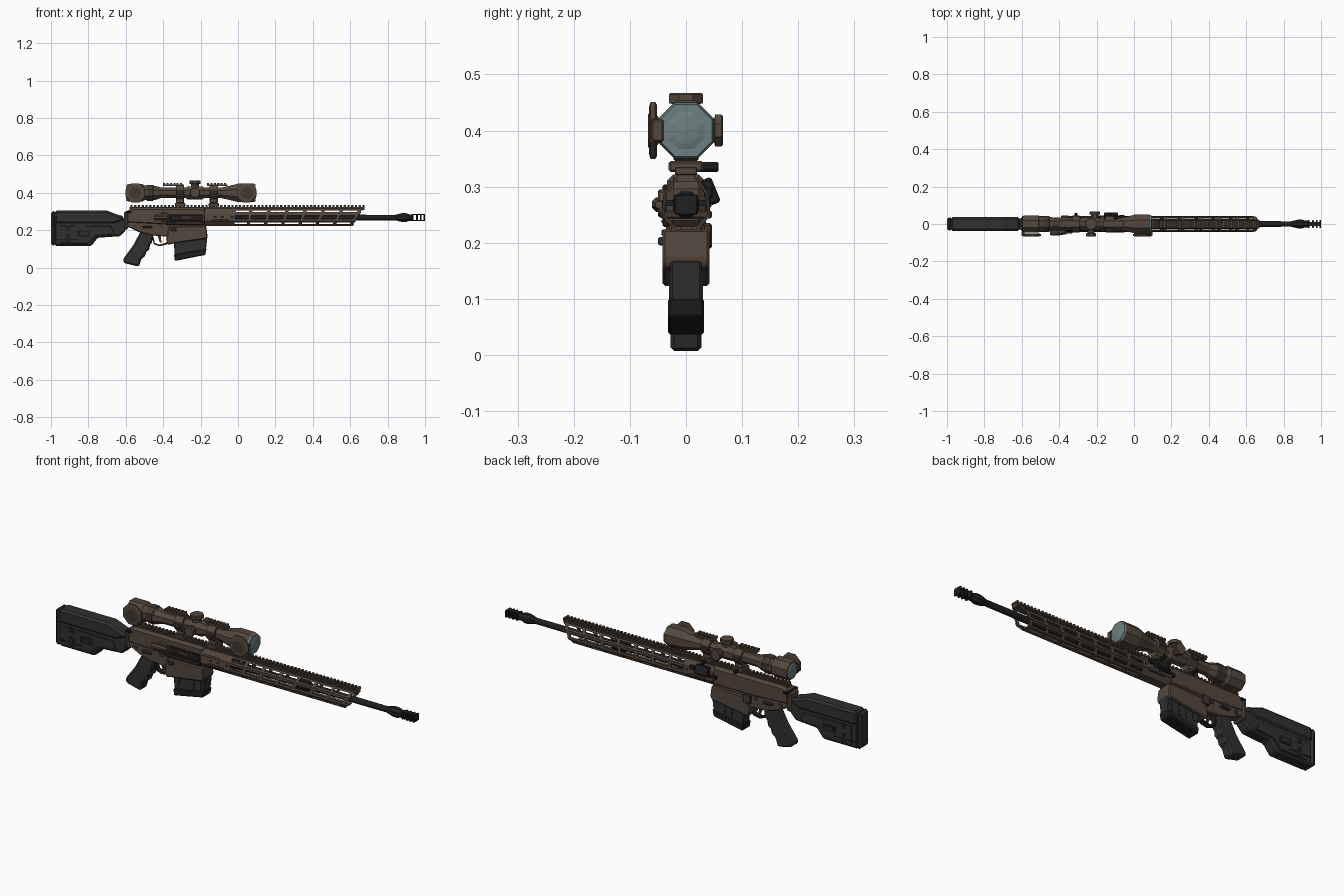
import bpy, bmesh, math
from mathutils import Vector, Matrix


def material(name, col):
    m = bpy.data.materials.new(name)
    m.diffuse_color = (*col, 1)
    return m


BROWN = material("earth_brown", (0.088, 0.063, 0.046))
DBROWN = material("dark_brown", (0.055, 0.04, 0.03))
BLACK = material("polymer_black", (0.030, 0.030, 0.031))
DARK = material("steel_black", (0.014, 0.014, 0.015))
GLASS = material("lens_glass", (0.15, 0.21, 0.21))


def finish(name, bm, mat, bevel=0, normals=True):
    if normals:
        bmesh.ops.recalc_face_normals(bm, faces=bm.faces)
    me = bpy.data.meshes.new(name)
    bm.to_mesh(me)
    bm.free()
    me.materials.append(mat)
    ob = bpy.data.objects.new(name, me)
    bpy.context.collection.objects.link(ob)
    if bevel:
        b = ob.modifiers.new("bevel", 'BEVEL')
        b.width, b.segments, b.limit_method = bevel, 1, 'ANGLE'
    return ob


def prism(name, mat, pts, half, bevel=0, y=0):
    """Side profile (x, z) extruded to both sides of y."""
    bm = bmesh.new()
    f = bm.faces.new([bm.verts.new((x, y - half, z)) for x, z in pts])
    g = bmesh.ops.extrude_face_region(bm, geom=[f])['geom']
    for v in g:
        if isinstance(v, bmesh.types.BMVert):
            v.co.y += 2 * half
    return finish(name, bm, mat, bevel)


def boxes(name, mat, spans, bevel=0, rot=None):
    """Several boxes given as x0, x1, y0, y1, z0, z1."""
    bm = bmesh.new()
    for x0, x1, y0, y1, z0, z1 in spans:
        m = Matrix.Translation(((x0 + x1) / 2, (y0 + y1) / 2, (z0 + z1) / 2))
        if rot:
            m = m @ Matrix.Rotation(rot, 4, 'X')
        bmesh.ops.create_cube(bm, size=1, matrix=m @ Matrix.Diagonal((x1 - x0, y1 - y0, z1 - z0, 1)))
    return finish(name, bm, mat, bevel)


def turn(name, mat, prof, at=(0, 0, 0), axis='x', sides=8):
    """Faceted turned part: profile of (distance along axis, radius)."""
    bm = bmesh.new()
    rings = []
    for a, r in prof:
        ring = []
        for i in range(sides):
            t = 2 * math.pi * (i + 0.5) / sides
            c, s = r * math.cos(t), r * math.sin(t)
            co = {'x': (a, c, s), 'y': (c, a, s), 'z': (c, s, a)}[axis]
            ring.append(bm.verts.new(Vector(co) + Vector(at)))
        rings.append(ring)
    for p, q in zip(rings, rings[1:]):
        for i in range(sides):
            j = (i + 1) % sides
            bm.faces.new((p[i], p[j], q[j], q[i]))
    bm.faces.new(rings[0])
    bm.faces.new(rings[-1])
    return finish(name, bm, mat)


# --- stock -----------------------------------------------------------------
prism("stock_body", BLACK, [(-.98, .25), (-.63, .262), (-.6, .26), (-.6, .2), (-.63, .168), (-.75, .16),
                            (-.785, .115), (-.98, .115)], .030, .008)
prism("cheek_rest", BLACK, [(-.98, .305), (-.7, .305), (-.64, .282), (-.61, .275), (-.61, .255), (-.66, .235),
                            (-.98, .235)], .037, .012)
boxes("butt_pad", BLACK, [(-1, -.975, -.036, .036, .118, .302)], .01)
for s, side in ((-1, "right"), (1, "left")):
    prism("stock_panel_" + side, BLACK, [(-.95, .225), (-.68, .222), (-.66, .18), (-.76, .172), (-.80, .13),
                                         (-.95, .13)], .003, .002, s * .031)
    a, b = sorted((s * .0325, s * .036))
    boxes("stock_recesses_" + side, DARK, [(-.92, -.895, a, b, .20, .225), (-.92, -.895, a, b, .135, .18),
                                           (-.86, -.79, a, b, .165, .20), (-.97, -.85, a, b, .148, .153)])
    boxes("stock_catch_" + side, BLACK, [(-.845, -.805, a, b + .001, .175, .19)])

# --- grip and trigger --------------------------------------------------------
prism("pistol_grip", BLACK, [(-.52, .195), (-.45, .18), (-.46, .135), (-.475, .115), (-.47, .10), (-.495, .08),
                             (-.492, .065), (-.515, .05), (-.53, .005), (-.61, .025), (-.615, .045),
                             (-.56, .12)], .028, .008)
prism("trigger_guard", DARK, [(-.46, .165), (-.45, .125), (-.42, .115), (-.385, .122), (-.36, .14), (-.36, .15),
                              (-.39, .131), (-.42, .124), (-.445, .132), (-.452, .165)], .012)
prism("trigger", DBROWN, [(-.43, .18), (-.41, .18), (-.413, .155), (-.407, .135), (-.418, .135), (-.425, .155)], .005)

# --- receiver ----------------------------------------------------------------
prism("lower_receiver", BROWN, [(-.6, .25), (-.6, .225), (-.56, .205), (-.53, .19), (-.46, .172), (-.36, .165),
                                (-.34, .18), (-.17, .18), (-.17, .245)], .03, .004)
prism("magazine_well", BROWN, [(-.37, .22), (-.385, .15), (-.375, .122), (-.34, .13), (-.17, .155), (-.163, .17),
                               (-.17, .225)], .042, .005)
prism("upper_receiver", BROWN, [(-.6, .235), (-.6, .295), (-.57, .322), (-.17, .322), (-.17, .225), (-.4, .225)],
      .034, .012)
boxes("receiver_rear_plate", BROWN, [(-.61, -.585, -.036, .036, .205, .30)], .008)
boxes("ejection_port", DARK, [(-.36, -.19, -.038, -.03, .25, .285), (-.385, -.18, -.042, -.03, .228, .248)], .003)
boxes("port_cover_rib", DBROWN, [(-.33, -.2, -.0435, -.036, .235, .241), (-.3, -.25, -.041, -.036, .262, .274)])
turn("forward_assist", BROWN, [(-.45, .011), (-.44, .014), (-.4, .014), (-.36, .007)], (0, -.048, .268))
prism("case_deflector", BROWN, [(-.41, .245), (-.41, .295), (-.37, .29), (-.36, .25)], .012, .003, -.038)
boxes("selector_levers", DBROWN, [(-.51, -.46, -.044, -.028, .212, .224), (-.51, -.46, .028, .044, .212, .224)], .003)
boxes("bolt_catch", DBROWN, [(-.39, -.35, .03, .046, .19, .235), (-.36, -.33, -.05, -.03, .195, .21)], .003)
boxes("takedown_pins", DBROWN, [(x, x + .018, -.0345, .0345, .215, .23) for x in (-.56, -.42)])
boxes("charging_handle", DARK, [(-.6, -.57, -.042, .042, .292, .304)], .003)

# --- magazine -----------------------------------------------------------------
prism("magazine", BLACK, [(-.345, .17), (-.338, .06), (-.172, .09), (-.163, .17)], .028, .004)
prism("magazine_base", DARK, [(-.342, .07), (-.338, .036), (-.175, .068), (-.168, .102)], .032, .004)
boxes("magazine_ribs", BLACK, [(x, x + .012, -.0305, .0305, .095, .15) for x in (-.32, -.28, -.24, -.2)])

# --- top rail -----------------------------------------------------------------
boxes("rail_base", BROWN, [(-.58, .675, -.016, .016, .308, .324)])
boxes("rail_teeth", BROWN, [(-.575 + .02 * i, -.563 + .02 * i, -.02, .02, .321, .335) for i in range(63)], .002)

# --- slotted handguard -----------------------------------------------------------
ring = [(.018, .315), (.037, .288), (.041, .25), (.02, .226), (-.02, .226), (-.041, .25), (-.037, .288), (-.018, .315)]
bm = bmesh.new()


def patch(a, b, t0, t1, u0, u1):
    """Piece of one facet; u = 1 lies on the slanted front edge."""
    vs = []
    for t, u in ((t0, u0), (t0, u1), (t1, u1), (t1, u0)):
        y, z = a[0] + (b[0] - a[0]) * t, a[1] + (b[1] - a[1]) * t
        end = .615 + (z - .226) * .6
        vs.append(bm.verts.new((-.18 + (end + .18) * u, y, z)))
    bm.faces.new(vs)


for i in range(8):
    a, b = ring[i], ring[(i + 1) % 8]
    if i == 7:
        patch(a, b, 0, 1, 0, 1)
        continue
    patch(a, b, 0, .27, 0, 1)
    patch(a, b, .73, 1, 0, 1)
    patch(a, b, .27, .73, 0, .2)
    for k in range(7):
        patch(a, b, .27, .73, .285 + k * .115, .305 + k * .115)
hg = finish("handguard", bm, BROWN, normals=False)
m = hg.modifiers.new("thickness", 'SOLIDIFY')
m.thickness, m.offset = .006, 0
boxes("handguard_collar", BROWN, [(-.185, -.06, -.036, .036, .226, .31)], .014)
boxes("handguard_clamp", DBROWN, [(-.14, -.05, -.046, .046, .243, .258)], .003)
boxes("handguard_bolts", DARK, [(x, x + .014, -.0425, .0425, .266, .276) for x in (-.13, -.09, -.04, .0)])

# canted dark controls on the left side
boxes("side_handle", DARK, [(-.16, -.085, .034, .054, .268, .316)], .004, math.radians(22))
boxes("side_handle_arm", DARK, [(-.2, -.1, .03, .045, .262, .28), (-.08, -.05, .032, .048, .28, .30)], .003)

# --- barrel and muzzle -------------------------------------------------------------
turn("barrel", DARK, [(-.2, .022), (-.05, .022), (.1, .017), (.87, .015)], (0, 0, .268), sides=12)
turn("gas_block", DARK, [(.33, .02), (.335, .024), (.4, .024), (.405, .02)], (0, 0, .268))
turn("muzzle_collar", DARK, [(.84, .016), (.86, .021), (.875, .025), (.9, .025), (.915, .019), (.935, .019)],
     (0, 0, .268))
boxes("muzzle_brake", DARK, [(x, x + .009, -.021, .021, .25, .286) for x in (.93, .953, .972, .991)]
      + [(.93, 1, -.012, .012, .281, .287), (.93, 1, -.012, .012, .249, .255)], .002)

# --- scope ---------------------------------------------------------------------------
Z = .40
turn("scope_tube", BROWN, [(-.595, .046), (-.585, .05), (-.51, .05), (-.5, .042), (-.44, .04), (-.41, .03),
                           (-.28, .03), (-.27, .037), (-.19, .037), (-.18, .03), (-.09, .03), (-.01, .05),
                           (.0, .054), (.08, .054), (.09, .051)], (0, 0, Z))
turn("objective_rim", GLASS, [(.085, .053), (.093, .05)], (0, 0, Z))
turn("objective_lens", GLASS, [(.09, .046), (.096, .025), (.098, .0005)], (0, 0, Z))
turn("eyepiece_lens", GLASS, [(-.594, .04), (-.598, .03), (-.6, .0005)], (0, 0, Z))
turn("zoom_ring", DBROWN, [(-.49, .044), (-.485, .046), (-.455, .046), (-.45, .042)], (0, 0, Z))
# flip caps folded open along the right side
for name, x in (("eyepiece_cap", -.549), ("objective_cap", .046)):
    turn(name, BROWN, [(-.066, .046), (-.063, .055), (-.055, .055), (-.052, .05)], (x, 0, Z), 'y')
    turn(name + "_inset", DBROWN, [(-.068, .03), (-.065, .036)], (x, 0, Z), 'y')
    hx = x + math.copysign(.045, x)
    boxes(name + "_hinge", BROWN, [(hx - .008, hx + .008, -.062, -.04, Z - .02, Z + .02)], .003)
# adjustment turrets
turn("top_turret", BROWN, [(.03, .024), (.047, .024), (.049, .033), (.064, .033), (.067, .03)], (-.23, 0, Z), 'z')
turn("left_turret", BROWN, [(.03, .022), (.05, .022), (.052, .031), (.063, .031), (.066, .027)], (-.21, 0, Z), 'y')
turn("right_turret", BROWN, [(-.066, .025), (-.063, .028), (-.05, .028), (-.048, .02), (-.03, .02)], (-.23, 0, Z), 'y')

# --- scope rings, mounts and small rails on top -----------------------------------------
for name, x, x0, x1 in (("rear", -.31, -.4, -.29), ("front", -.13, -.165, -.055)):
    turn(name + "_ring", BROWN, [(x - .022, .042), (x + .022, .042)], (0, 0, Z))
    boxes(name + "_mount", BROWN, [(x - .022, x + .022, -.022, .022, .345, .385),
                                   (x - .028, x + .028, -.031, .031, .326, .346)], .004)
    turn(name + "_clamp_knob", DARK, [(.028, .01), (.055, .01), (.058, .007)], (x, 0, .335), 'y')
    boxes(name + "_ring_ears", DBROWN, [(x - .02, x + .02, -.046, .046, Z - .008, Z + .008)], .003)
    boxes(name + "_ring_rail", BROWN, [(x0, x1, -.015, .015, .438, .446)]
          + [(x0 + .018 * i, x0 + .011 + .018 * i, -.019, .019, .445, .454) for i in range(6)])
